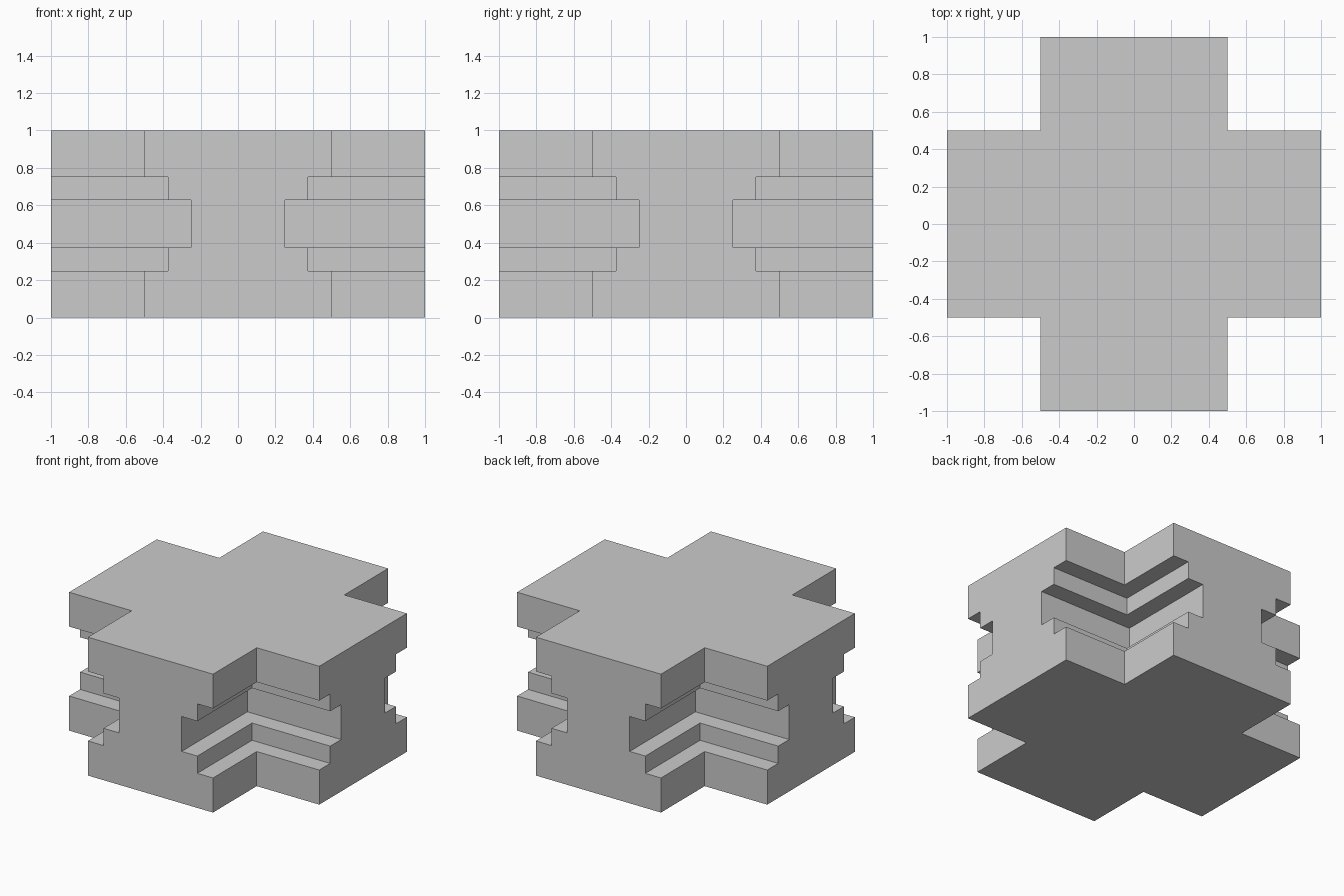
import bpy
import bmesh

if "Cube" in bpy.data.objects:
    bpy.data.objects.remove(bpy.data.objects["Cube"])

# Arm half-width at each height: wide at top and bottom, stepped in at mid height
PROFILE = [(0.5, 0), (0.5, 0.25), (0.375, 0.25), (0.375, 0.375), (0.25, 0.375),
           (0.25, 0.627), (0.375, 0.627), (0.375, 0.752), (0.5, 0.752), (0.5, 1)]


def cross_outline(w):
    """Plus-shaped outline, one quarter turned four times."""
    pts, quarter = [], [(1, -w), (1, w), (w, w)]
    for _ in range(4):
        pts += quarter
        quarter = [(-y, x) for x, y in quarter]
    return pts


bm = bmesh.new()
rings = [[bm.verts.new((x, y, z)) for x, y in cross_outline(w)] for w, z in PROFILE]

# Top and bottom crosses
bm.faces.new(rings[0][::-1])
bm.faces.new(rings[-1])

for i in range(12):
    j = (i + 1) % 12
    if i % 3 == 0:
        # Flat arm end with the stepped silhouette
        bm.faces.new([r[j] for r in rings] + [r[i] for r in reversed(rings)])
    else:
        # Stepped walls and ledges of the inner corners
        for lo, hi in zip(rings, rings[1:]):
            bm.faces.new((lo[i], lo[j], hi[j], hi[i]))

bmesh.ops.recalc_face_normals(bm, faces=bm.faces[:])
mesh = bpy.data.meshes.new("stepped_cross_block")
bm.to_mesh(mesh)
bm.free()
bpy.context.collection.objects.link(bpy.data.objects.new("stepped_cross_block", mesh))
